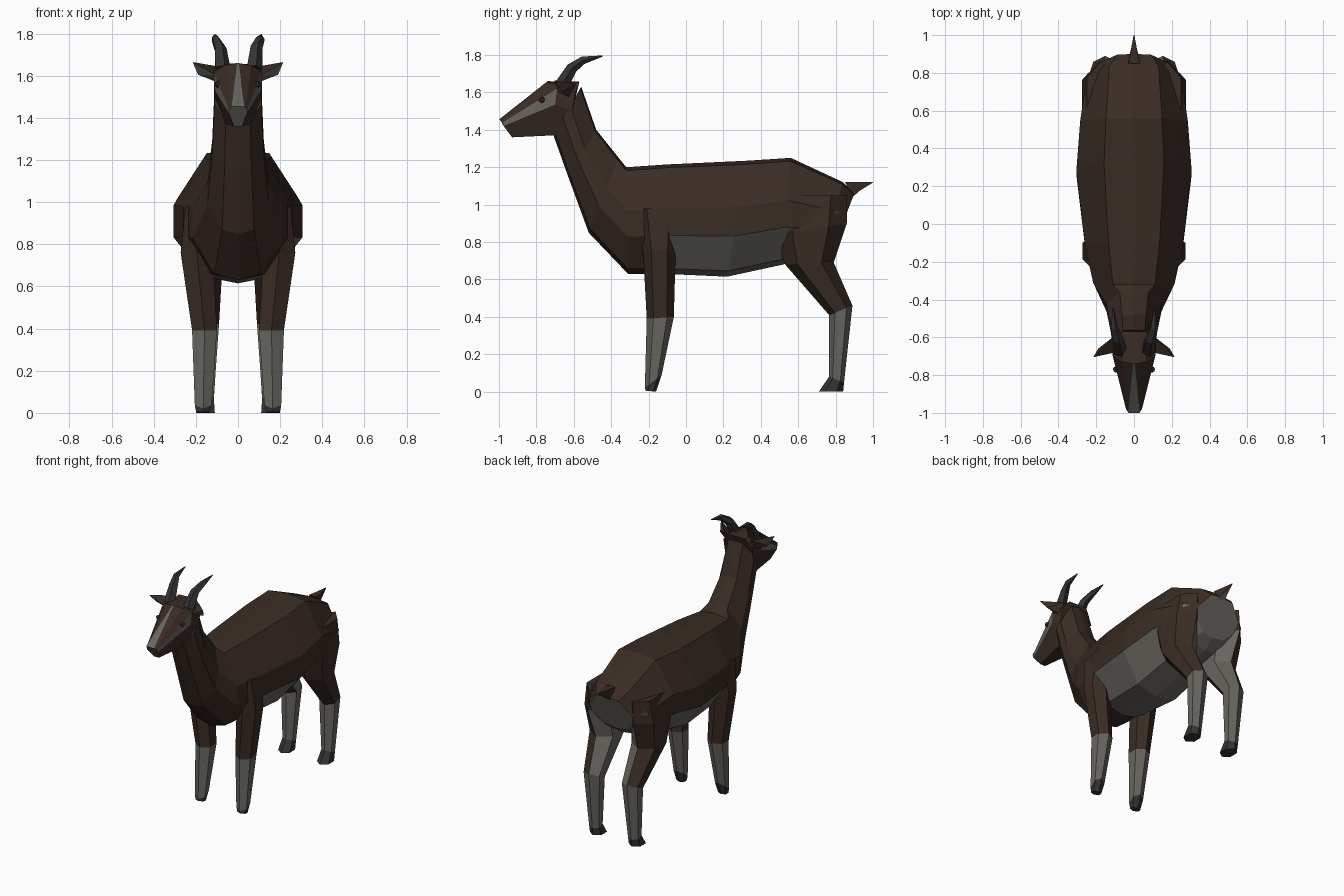
import bpy, bmesh, math
from mathutils import Vector

if "Cube" in bpy.data.objects:
    bpy.data.objects.remove(bpy.data.objects["Cube"])


def material(name, rgb):
    m = bpy.data.materials.new(name)
    m.diffuse_color = (*rgb, 1)
    m.use_nodes = True
    m.node_tree.nodes["Principled BSDF"].inputs["Base Color"].default_value = m.diffuse_color
    return m


MATS = [material("brown_coat", (0.042, 0.025, 0.018)),
        material("pale_coat", (0.14, 0.132, 0.115)),
        material("dark_horn", (0.035, 0.033, 0.031))]
BROWN, PALE, DARK = 0, 1, 2


def finish(name, bm):
    bmesh.ops.remove_doubles(bm, verts=bm.verts, dist=0.0005)
    bmesh.ops.recalc_face_normals(bm, faces=bm.faces)
    me = bpy.data.meshes.new(name)
    bm.to_mesh(me)
    bm.free()
    for m in MATS:
        me.materials.append(m)
    ob = bpy.data.objects.new(name, me)
    bpy.context.collection.objects.link(ob)
    return ob


def loft(name, rings, paint):
    """Skin closed rings; paint(ring, segment) gives the colour slot, ring -1/-2 are the caps."""
    bm = bmesh.new()
    vs = [[bm.verts.new(p) for p in r] for r in rings]
    n = len(rings[0])
    for i in range(len(vs) - 1):
        for j in range(n):
            k = (j + 1) % n
            f = bm.faces.new((vs[i][j], vs[i][k], vs[i + 1][k], vs[i + 1][j]))
            f.material_index = paint(i, j)
    for ring, tag in ((vs[0], -1), (vs[-1], -2)):
        bm.faces.new(ring).material_index = paint(tag, 0)
    return finish(name, bm)


def both(half):
    return half + [(-x, y, z) for x, y, z in reversed(half)]


# body and neck: (top y, top z, bottom y, bottom z, half width), rump to head
PROFILE = [(0, 0), (0.52, 0.03), (1, 0.4), (1, 0.65), (0.52, 0.95), (0, 1)]
SECTIONS = [(0.90, 1.06, 0.80, 0.80, 0.17), (0.84, 1.12, 0.72, 0.74, 0.25),
            (0.56, 1.25, 0.52, 0.68, 0.285), (0.33, 1.235, 0.22, 0.615, 0.305),
            (-0.10, 1.215, -0.12, 0.63, 0.26), (-0.32, 1.20, -0.31, 0.63, 0.215),
            (-0.36, 1.25, -0.52, 0.85, 0.145), (-0.48, 1.40, -0.63, 1.15, 0.122),
            (-0.56, 1.63, -0.71, 1.375, 0.112)]


def body_paint(i, j):
    seg = min(j, 10 - j)
    if i == -1 or (i == 0 and seg >= 2) or (i in (1, 2, 3) and seg >= 3):
        return PALE
    return BROWN


loft("body_and_neck",
     [both([(w * a, ty + (by - ty) * t, tz + (bz - tz) * t) for a, t in PROFILE])
      for ty, tz, by, bz, w in SECTIONS], body_paint)

# head with pale blaze, cheeks and nose
HEAD = [[(0.005, -0.57, 1.657), (0.07, -0.57, 1.655), (0.115, -0.59, 1.6),
         (0.115, -0.61, 1.5), (0.06, -0.68, 1.375)],
        [(0.004, -0.74, 1.66), (0.065, -0.73, 1.65), (0.115, -0.69, 1.62),
         (0.112, -0.70, 1.535), (0.06, -0.72, 1.37)],
        [(0.03, -1.0, 1.455), (0.035, -0.99, 1.448), (0.042, -0.98, 1.44),
         (0.042, -0.975, 1.42), (0.02, -0.93, 1.36)]]
loft("head", [both(h) for h in HEAD],
     lambda i, j: PALE if i == -2 or (i == 1 and j in (2, 6, 9)) else BROWN)


# legs: (front z, back z, front y, back y, inner x, outer x)
def leg_ring(s, zf, zb, y0, y1, x0, x1):
    out = []
    for fx, fy in ((0.5, 0), (1, 0.25), (1, 0.75), (0.5, 1), (0, 0.75), (0, 0.25)):
        out.append((s * (x0 + (x1 - x0) * fx), y0 + (y1 - y0) * fy, zf + (zb - zf) * fy))
    return out


FRONT = [(0.98, 0.98, -0.27, -0.03, 0.13, 0.25), (0.76, 0.76, -0.23, -0.055, 0.12, 0.272),
         (0.39, 0.40, -0.21, -0.065, 0.10, 0.218), (0.02, 0.09, -0.22, -0.13, 0.125, 0.205),
         (0.005, 0.0, -0.215, -0.16, 0.135, 0.198)]
HIND = [(1.05, 1.05, 0.52, 0.86, 0.10, 0.25), (0.84, 0.90, 0.47, 0.86, 0.09, 0.275),
        (0.68, 0.69, 0.53, 0.79, 0.075, 0.26), (0.41, 0.46, 0.765, 0.89, 0.09, 0.215),
        (0.08, 0.05, 0.765, 0.845, 0.115, 0.195), (0.0, 0.0, 0.71, 0.84, 0.11, 0.2)]


def front_paint(i, j):
    return BROWN if i in (-1, 0, 1) else PALE if i == 2 else DARK


def hind_paint(i, j):
    if i in (-2, 4):
        return DARK
    return PALE if i == 3 or (i in (1, 2) and j in (3, 4)) else BROWN


def ring_around(c, tangent, r, n=5):
    """Small polygon of radius r across a path lying near the yz plane."""
    side = Vector((1, 0, 0))
    up = tangent.cross(side).normalized()
    return [c + r * (math.cos(a) * side + math.sin(a) * up)
            for a in (2 * math.pi * k / n for k in range(n))]


HORN = [((0.075, -0.67, 1.63), 0.04), ((0.085, -0.61, 1.73), 0.031),
        ((0.105, -0.55, 1.772), 0.022), ((0.11, -0.445, 1.795), 0.003)]
EAR = [(0.1, -0.59, 1.645), (0.1, -0.62, 1.57), (0.1, -0.68, 1.6),
       (0.19, -0.66, 1.605), (0.215, -0.705, 1.665)]

for s, side in ((1, "right"), (-1, "left")):
    loft("front_leg_" + side, [leg_ring(s, *r) for r in FRONT], front_paint)
    loft("hind_leg_" + side, [leg_ring(s, *r) for r in HIND], hind_paint)

    # curved horn
    pts = [Vector((s * p[0], p[1], p[2])) for p, _ in HORN]
    rings = []
    for k, (_, r) in enumerate(HORN):
        t = pts[min(k + 1, 3)] - pts[max(k - 1, 0)]
        rings.append(ring_around(pts[k], t, r))
    loft("horn_" + side, rings, lambda i, j: DARK)

    # ear, pale on the front
    bm = bmesh.new()
    for x, y, z in EAR:
        bm.verts.new((s * x, y, z))
    bmesh.ops.convex_hull(bm, input=bm.verts)
    bmesh.ops.recalc_face_normals(bm, faces=bm.faces)
    for f in bm.faces:
        f.normal_update()
        f.material_index = PALE if f.normal.y < -0.3 and f.normal.z < 0 else BROWN
    finish("ear_" + side, bm)

    # eye
    bm = bmesh.new()
    bmesh.ops.create_icosphere(bm, subdivisions=1, radius=0.018)
    bmesh.ops.translate(bm, verts=bm.verts, vec=(s * 0.095, -0.77, 1.56))
    for f in bm.faces:
        f.material_index = DARK
    finish("eye_" + side, bm)

# short upright tail
loft("tail", [[(0.03, 0.85, 1.12), (0.025, 0.89, 1.04), (-0.025, 0.89, 1.04), (-0.03, 0.85, 1.12)],
              [(0.018, 0.91, 1.12), (0.015, 0.93, 1.075), (-0.015, 0.93, 1.075), (-0.018, 0.91, 1.12)],
              [(0.002, 1.0, 1.122), (0.002, 1.0, 1.118), (-0.002, 1.0, 1.118), (-0.002, 1.0, 1.122)]],
     lambda i, j: PALE if j == 1 else BROWN)
